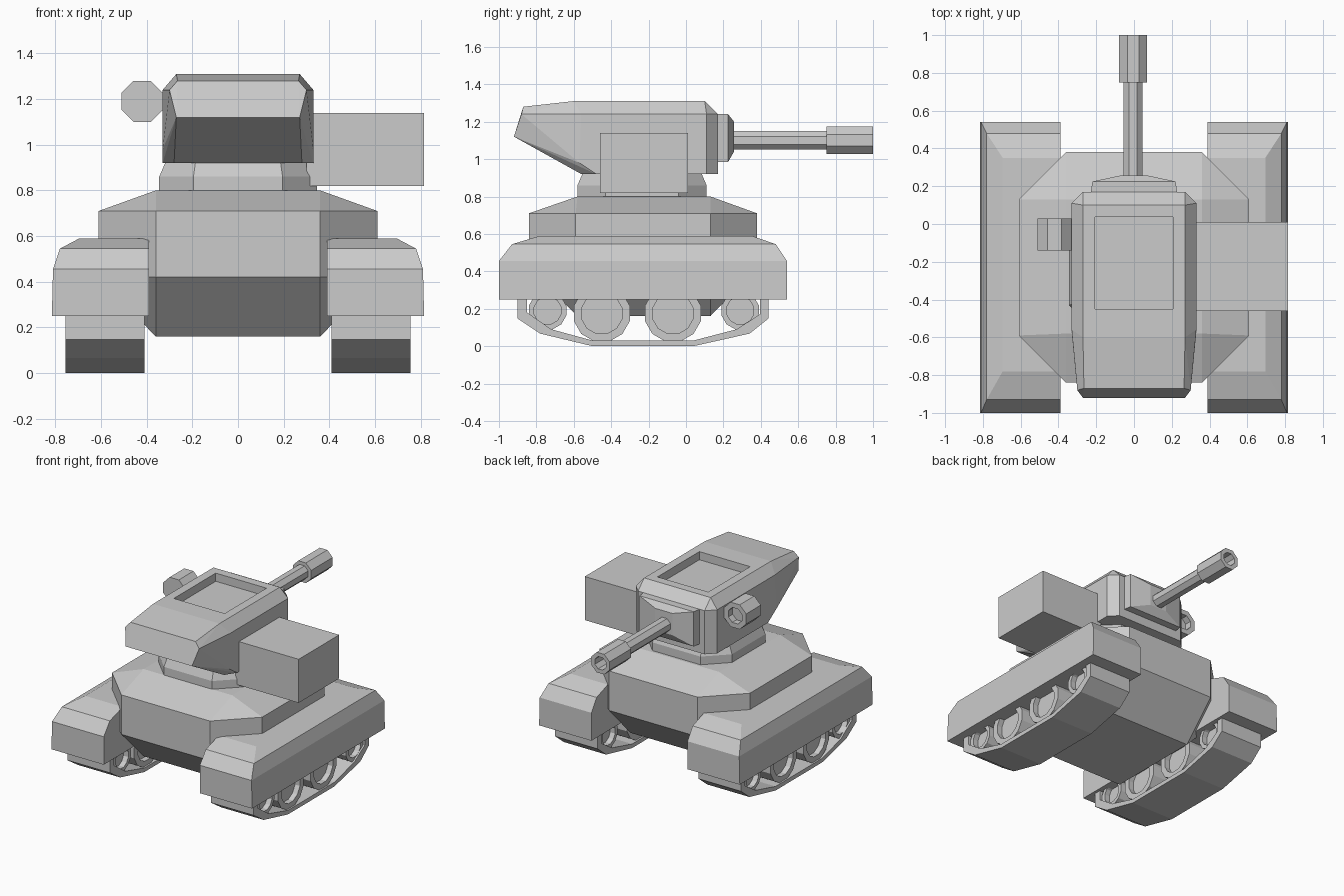
import bpy, bmesh, math
from mathutils import Vector

cube = bpy.data.objects.get("Cube")
if cube:
    bpy.data.objects.remove(cube, do_unlink=True)

grey = bpy.data.materials.new("plain grey")
grey.use_nodes = True
GREY = (0.6, 0.6, 0.6, 1)
grey.diffuse_color = GREY
grey.node_tree.nodes["Principled BSDF"].inputs["Base Color"].default_value = GREY


def finish(name, bm):
    bmesh.ops.recalc_face_normals(bm, faces=bm.faces[:])
    mesh = bpy.data.meshes.new(name)
    bm.to_mesh(mesh)
    bm.free()
    mesh.materials.append(grey)
    obj = bpy.data.objects.new(name, mesh)
    bpy.context.collection.objects.link(obj)
    return obj


def solid(points):
    """Convex faceted block around the points."""
    bm = bmesh.new()
    for p in points:
        bm.verts.new(p)
    bmesh.ops.convex_hull(bm, input=bm.verts[:])
    bmesh.ops.delete(bm, geom=[v for v in bm.verts if not v.link_faces], context='VERTS')
    bmesh.ops.dissolve_limit(bm, angle_limit=0.02, verts=bm.verts[:], edges=bm.edges[:])
    return bm


def both(points):
    """Points together with their mirror images in x."""
    return [(s * x, y, z) for x, y, z in points for s in (1, -1)]


def block(x0, x1, y0, y1, z0, z1):
    return [(x, y, z) for x in (x0, x1) for y in (y0, y1) for z in (z0, z1)]


def octagon(hx, y0, y1, z, cut):
    """Chamfered rectangle at one height."""
    return both([(hx - cut, y0, z), (hx, y0 + cut, z), (hx, y1 - cut, z), (hx - cut, y1, z)])


def turned(name, centre, axis, sides, profile):
    """Turned part: profile of (distance along axis, radius to the flats)."""
    bm = bmesh.new()
    rings = []
    for along, radius in profile:
        r = radius / math.cos(math.pi / sides)
        ring = []
        for i in range(sides):
            a = 2 * math.pi * (i + 0.5) / sides
            u, w = r * math.cos(a), r * math.sin(a)
            offset = (along, u, w) if axis == 'x' else (u, along, w)
            ring.append(bm.verts.new(Vector(centre) + Vector(offset)))
        rings.append(ring)
    for a, b in zip(rings, rings[1:]):
        for i in range(sides):
            j = (i + 1) % sides
            bm.faces.new((a[i], a[j], b[j], b[i]))
    bm.faces.new(rings[0])
    bm.faces.new(rings[-1])
    return finish(name, bm)


# Hull: octagonal belt tapering to rectangles above and below
finish("hull", solid(octagon(0.61, -0.84, 0.38, 0.42, 0.25)
                     + octagon(0.61, -0.84, 0.38, 0.71, 0.25)
                     + block(-0.36, 0.36, -0.58, 0.13, 0.16, 0.80)))

# Turret collar
finish("turret_collar", solid(octagon(0.345, -0.58, 0.11, 0.79, 0.15)
                              + octagon(0.345, -0.58, 0.11, 0.86, 0.15)
                              + octagon(0.315, -0.55, 0.08, 0.93, 0.13)))

# Turret with a sunken hatch in the roof
bm = solid(both([
    (0.27, -0.60, 1.31), (0.27, 0.10, 1.31), (0.27, 0.17, 1.24),
    (0.33, -0.56, 1.24), (0.33, 0.11, 1.24), (0.33, 0.11, 0.92),
    (0.27, 0.17, 0.92), (0.33, -0.48, 0.92), (0.28, -0.56, 0.92),
    (0.33, -0.57, 0.98), (0.265, -0.87, 1.28), (0.30, -0.88, 1.24),
    (0.27, -0.92, 1.12)]))
bm.normal_update()
roof = max(bm.faces, key=lambda f: f.normal.z)
bmesh.ops.inset_individual(bm, faces=[roof], thickness=0.09)
for v in roof.verts:
    if v.co.y < -0.3:
        v.co.y = -0.45
floor = bmesh.ops.extrude_face_region(bm, geom=[roof])["geom"]
bmesh.ops.translate(bm, verts=[g for g in floor if isinstance(g, bmesh.types.BMVert)],
                    vec=(0, 0, -0.06))
if roof.is_valid:
    bmesh.ops.delete(bm, geom=[roof], context='FACES_ONLY')
finish("turret", bm)

# Gun mount, barrel and hollow muzzle
finish("gun_mount", solid(both([
    (0.23, 0.16, 0.985), (0.23, 0.16, 1.24), (0.22, 0.225, 0.985),
    (0.22, 0.225, 1.24), (0.07, 0.257, 1.04), (0.07, 0.257, 1.20)])))
turned("gun_barrel", (-0.005, 0, 1.10), 'y', 8,
       [(0.2, 0.05), (0.75, 0.05), (0.75, 0.074), (1, 0.074), (1, 0.045), (0.88, 0.045)])

# Sight on one side, storage box on the other
turned("side_sight", (-0.42, 0, 1.19), 'y', 8,
       [(-0.14, 0.09), (0.03, 0.09), (0.03, 0.055), (-0.02, 0.055)])
finish("side_box", solid(block(0.30, 0.815, -0.46, 0.01, 0.82, 1.14)))

# Running gear on both sides
outer = [(-0.90, 0.27), (-0.90, 0.147), (-0.78, 0.067), (-0.50, 0),
         (0.04, 0), (0.34, 0.067), (0.44, 0.147), (0.44, 0.27)]
inner = [(-0.85, 0.27), (-0.85, 0.18), (-0.72, 0.09), (-0.50, 0.03),
         (0.04, 0.03), (0.27, 0.09), (0.395, 0.17), (0.395, 0.27)]
for side, label in ((1, "left"), (-1, "right")):
    # Mudguard over the track
    guard = []
    for x, y0, y1, z in ((0.815, -1, 0.54, 0.25), (0.81, -1, 0.54, 0.455),
                         (0.78, -0.93, 0.48, 0.545), (0.695, -0.78, 0.35, 0.59)):
        guard += [(side * gx, y, z) for gx in (0.39, x) for y in (y0, y1)]
    finish(label + "_mudguard", solid(guard))

    # Track band
    bm = bmesh.new()
    loops = [[bm.verts.new((side * x, y, z)) for y, z in path]
             for path, x in ((outer, 0.41), (outer, 0.755), (inner, 0.755), (inner, 0.41))]
    for a, b in zip(loops, loops[1:] + loops[:1]):
        for i in range(len(outer) - 1):
            bm.faces.new((a[i], a[i + 1], b[i + 1], b[i]))
    for end in (0, -1):
        bm.faces.new([loop[end] for loop in loops])
    finish(label + "_track", bm)

    # Road wheels with sunken hubs
    for n, (y, z, r) in enumerate(((-0.74, 0.19, 0.1), (-0.45, 0.175, 0.15),
                                   (-0.07, 0.175, 0.15), (0.29, 0.19, 0.1))):
        turned(f"{label}_wheel_{n + 1}", (side * 0.583, y, z), 'x', 12,
               [(-0.12, r * 0.72), (-0.16, r * 0.72), (-0.16, r),
                (0.16, r), (0.16, r * 0.72), (0.12, r * 0.72)])
